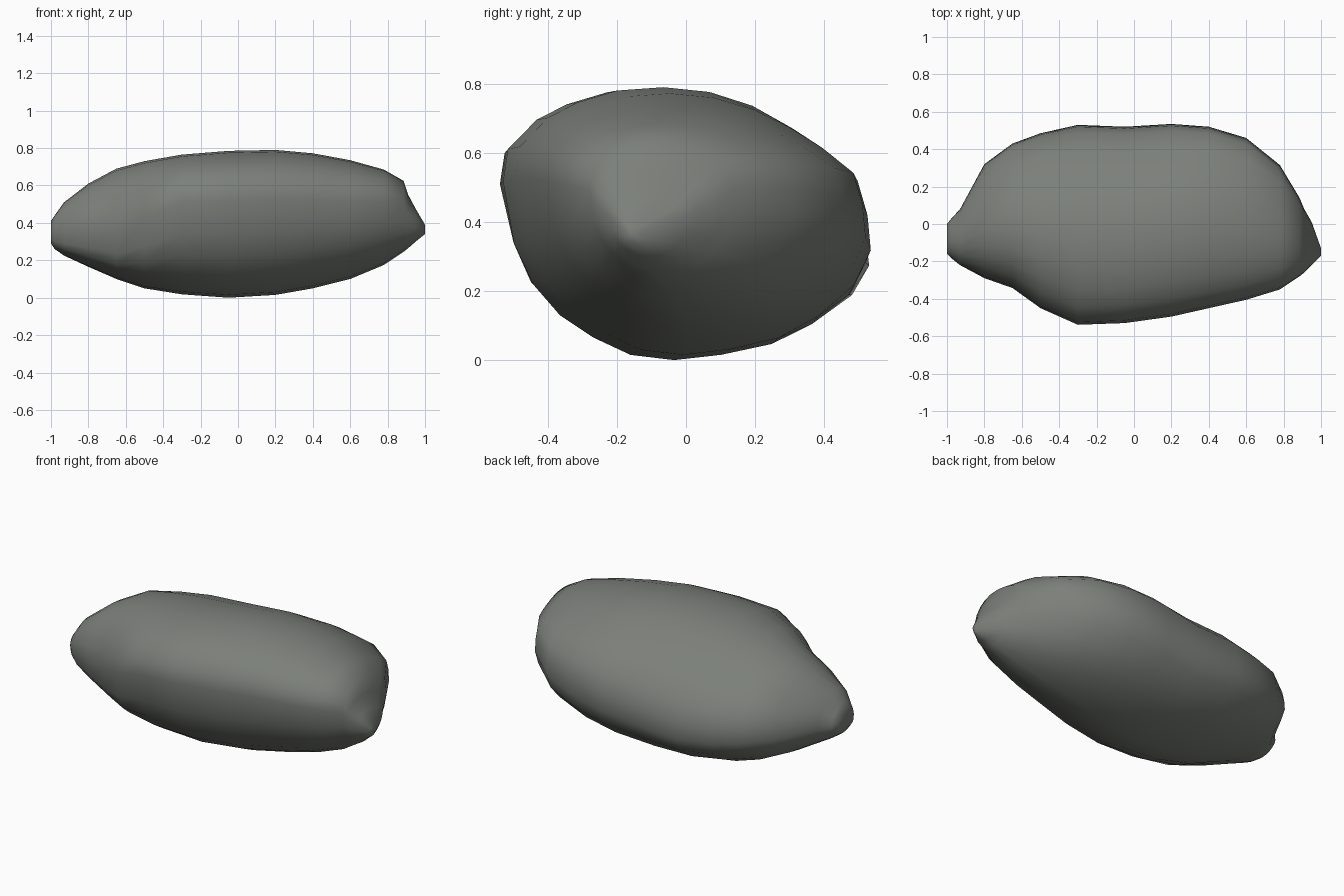
import bpy, bmesh, math

if "Cube" in bpy.data.objects:
    bpy.data.objects.remove(bpy.data.objects["Cube"])

# Cross-section of the boulder seen from the right (y, z)
SECTION = [(-.54, .52), (-.525, .615), (-.44, .70), (-.35, .745), (-.23, .78), (-.09, .79),
           (.05, .775), (.18, .73), (.3, .655), (.4, .575), (.5, .475), (.53, .37),
           (.54, .27), (.49, .18), (.38, .10), (.26, .045), (.11, .015), (-.03, .0),
           (-.16, .015), (-.27, .065), (-.37, .13), (-.45, .22), (-.51, .34)]

# Extents along the length: x, y min, y max, z min, z max
STATIONS = [(-1.0, -.16, 0, .29, .41), (-.98, -.18, .025, .26, .44), (-.93, -.22, .08, .225, .51),
            (-.8, -.29, .32, .165, .61), (-.65, -.345, .43, .10, .69),
            (-.5, -.455, .485, .05, .73), (-.3, -.54, .53, .018, .765),
            (-.05, -.53, .52, .0, .785), (.2, -.495, .535, .015, .79),
            (.4, -.45, .52, .05, .772), (.6, -.405, .46, .1, .735),
            (.78, -.35, .315, .175, .685), (.885, -.28, .14, .245, .625),
            (.91, -.26, .08, .265, .55), (.95, -.22, .01, .30, .475),
            (1.0, -.17, -.13, .34, .39)]


def back_lift(x):
    """How far the back bulge rises toward the right end."""
    return .23 * max(0, (x + .3) / 1.3) ** 1.5


def front_drop(x):
    """How far the front bulge sinks toward the left end."""
    return .22 * min(1, max(0, (-.35 - x) / .3))


def front_dent(x, z):
    """Shallow hollow on the front face."""
    return .012 * math.exp(-((x + .35) / .25) ** 2 - ((z - .36) / .1) ** 2)


# Loft the boulder
bm = bmesh.new()
rings = []
for x, y0, y1, z0, z1 in STATIONS:
    ring = []
    for sy, sz in SECTION:
        t, h = (sy + .54) / 1.08, sz / .79
        h += 4 * h * (1 - h) * (t * t * back_lift(x) - (1 - t) ** 2 * front_drop(x))
        y = y0 + (y1 - y0) * t
        z = z0 + (z1 - z0) * h
        if sy < -.25:
            y += front_dent(x, z)
        ring.append(bm.verts.new((x, y, z)))
    rings.append(ring)

n = len(SECTION)
for a, b in zip(rings, rings[1:]):
    for i in range(n):
        j = (i + 1) % n
        bm.faces.new((a[i], a[j], b[j], b[i]))

# Close the two tips
for ring in (rings[0], rings[-1]):
    cap = bm.faces.new(ring)
    bmesh.ops.poke(bm, faces=[cap])
bmesh.ops.recalc_face_normals(bm, faces=bm.faces[:])
for f in bm.faces:
    f.smooth = True

mesh = bpy.data.meshes.new("boulder")
bm.to_mesh(mesh)
bm.free()
boulder = bpy.data.objects.new("boulder", mesh)
bpy.context.collection.objects.link(boulder)

# Dark stone colour
stone = bpy.data.materials.new("stone")
stone.diffuse_color = (.2, .215, .195, 1)
stone.use_nodes = True
stone.node_tree.nodes["Principled BSDF"].inputs["Base Color"].default_value = stone.diffuse_color
mesh.materials.append(stone)
